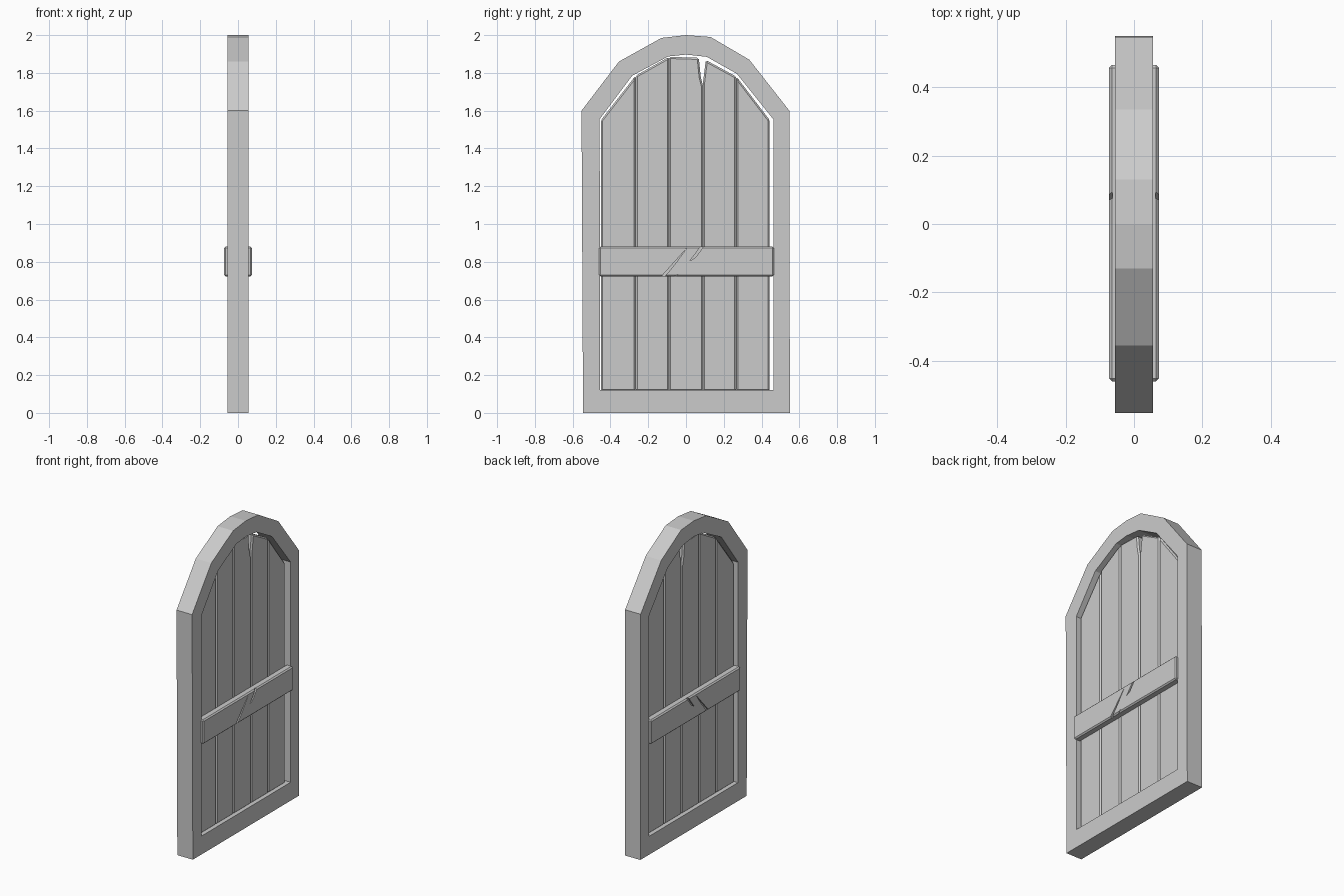
import bpy, bmesh

if "Cube" in bpy.data.objects:
    bpy.data.objects.remove(bpy.data.objects["Cube"])

def add_mesh(name, bm):
    bmesh.ops.recalc_face_normals(bm, faces=bm.faces)
    mesh = bpy.data.meshes.new(name)
    bm.to_mesh(mesh)
    bm.free()
    ob = bpy.data.objects.new(name, mesh)
    bpy.context.collection.objects.link(ob)
    return ob

def prism(name, profile, x0, x1, bevel=0):
    """Extrude a (y, z) outline along x."""
    bm = bmesh.new()
    face = bm.faces.new([bm.verts.new((x0, y, z)) for y, z in profile])
    ext = bmesh.ops.extrude_face_region(bm, geom=[face])["geom"]
    bmesh.ops.translate(bm, vec=(x1 - x0, 0, 0),
                        verts=[v for v in ext if isinstance(v, bmesh.types.BMVert)])
    ob = add_mesh(name, bm)
    if bevel:
        mod = ob.modifiers.new("edge", 'BEVEL')
        mod.width, mod.segments = bevel, 1
        mod.limit_method = 'ANGLE'
    return ob

# Arched frame: matching outer and inner loops bridged into a ring
outer = [(-.545, 0), (.55, 0), (.547, 1.6), (.335, 1.87), (.13, 1.99),
         (0, 2), (-.13, 1.985), (-.355, 1.86), (-.553, 1.6)]
inner = [(-.455, .12), (.462, .12), (.462, 1.555), (.27, 1.795), (.11, 1.885),
         (0, 1.897), (-.095, 1.887), (-.285, 1.785), (-.457, 1.555)]
bm = bmesh.new()
rings = [[bm.verts.new((x, y, z)) for y, z in loop]
         for x, loop in ((-.056, outer), (.056, outer), (.056, inner), (-.056, inner))]
n = len(outer)
for a, b in zip(rings, rings[1:] + rings[:1]):
    for i in range(n):
        j = (i + 1) % n
        bm.faces.new((a[i], a[j], b[j], b[i]))
add_mesh("frame", bm)

# Five chamfered planks with tops following the arch, one chipped at a corner
planks = [
    [(-.45, .115), (-.267, .115), (-.267, 1.785), (-.45, 1.55)],
    [(-.267, .115), (-.09, .115), (-.09, 1.885), (-.267, 1.785)],
    [(-.09, .115), (.09, .115), (.09, 1.73), (.078, 1.78), (.068, 1.88), (-.09, 1.885)],
    [(.09, .115), (.267, .115), (.267, 1.78), (.105, 1.868), (.09, 1.75)],
    [(.267, .115), (.443, .115), (.443, 1.55), (.267, 1.78)],
]
for i, outline in enumerate(planks):
    prism(f"plank_{i + 1}", outline, -.032, .032, .009)

# Crossbar on both faces, scored by slanted cracks
bar = prism("crossbar", [(-.46, .722), (.465, .722), (.465, .88), (-.46, .88)],
            .025, .073, .008)
cracks = [[(-.137, .715), (-.118, .715), (-.06, .785), (.004, .872), (-.065, .795)],
          [(.018, .803), (.05, .822), (.1, .89), (.082, .89), (.048, .84)],
          [(-.075, .715), (-.06, .715), (-.035, .737)]]
for i, outline in enumerate(cracks):
    cutter = prism(f"crack_cutter_{i + 1}", outline, .063, .09)
    cutter.hide_render = True
    cutter.hide_viewport = True
    mod = bar.modifiers.new("crack", 'BOOLEAN')
    mod.object, mod.operation, mod.solver = cutter, 'DIFFERENCE', 'EXACT'
bar.modifiers.new("both_sides", 'MIRROR')
